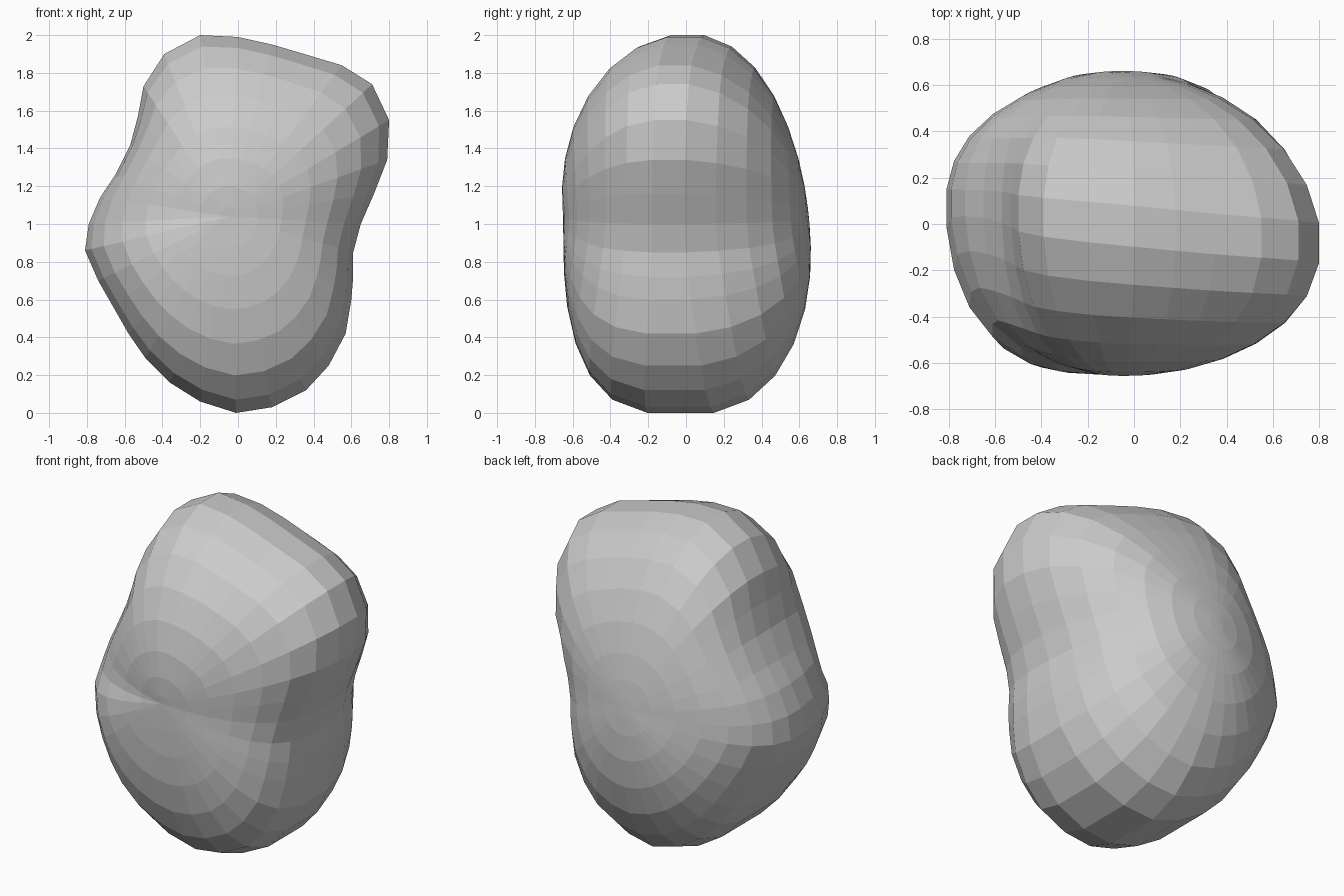
import bpy
import bmesh
from math import sin, cos, pi, hypot
from mathutils import Vector

default_cube = bpy.data.objects.get("Cube")
if default_cube:
    bpy.data.objects.remove(default_cube, do_unlink=True)

# Widest cross-section of the boulder (x, z), counter-clockwise from the base
OUTLINE = [
    (-.01, 0), (.18, .03), (.36, .12), (.48, .25), (.57, .42), (.6, .6),
    (.61, .72), (.61, .85), (.65, 1), (.72, 1.16), (.79, 1.34), (.8, 1.55),
    (.71, 1.74), (.55, 1.84), (.35, 1.9), (.18, 1.95), (0, 1.99), (-.2, 2),
    (-.39, 1.9), (-.5, 1.73), (-.53, 1.57), (-.57, 1.42), (-.65, 1.26),
    (-.73, 1.14), (-.79, 1), (-.81, .86), (-.74, .7), (-.66, .56),
    (-.58, .42), (-.49, .29), (-.36, .16), (-.2, .06),
]
CENTRE_X, CENTRE_Z = -.05, 1.04
HALF_DEPTH = .65
INNER_RADIUS = .9
RINGS = 17

# Fullness of the curve in depth towards each side
FRONT_FULLNESS = {"up": 2.15, "down": 3.2, "right": 2.1, "left": 1.75}
BACK_FULLNESS = {"up": 2.05, "down": 2.7, "right": 2, "left": 1.8}


def make_material(name, colour):
    material = bpy.data.materials.new(name)
    material.use_nodes = True
    material.diffuse_color = colour
    shader = material.node_tree.nodes["Principled BSDF"]
    shader.inputs["Base Color"].default_value = colour
    shader.inputs["Roughness"].default_value = .9
    return material


def fullness(right, up, front):
    """Blend the side values by direction; the low front corner bulges."""
    table = FRONT_FULLNESS if front else BACK_FULLNESS
    power = up * up * table["up" if up > 0 else "down"]
    power += right * right * table["right" if right > 0 else "left"]
    if front and up < 0 and right < 0:
        power += 1.8 * up * right
    return power


def surface_point(ring, outline_point):
    """Morph from a circle at the pole to the outline, rounded in depth."""
    angle = pi * ring / RINGS
    widest = sin(pi * (RINGS // 2) / RINGS)
    scale = (sin(angle) / widest) ** 1.7
    depth_scale = sin(angle) ** 1.7
    dx = outline_point[0] - CENTRE_X
    dz = outline_point[1] - CENTRE_Z
    length = hypot(dx, dz)
    right, up = dx / length, dz / length
    # The left ridge fades towards the poles sooner than the right one
    blend = scale ** (1.4 - .4 * right)
    radius = scale * (length * blend + INNER_RADIUS * (1 - blend))
    front = cos(angle) > 0
    power = fullness(right, up, front)
    depth = HALF_DEPTH * (1 - depth_scale ** power) ** (1 / power)
    y = -depth if front else depth
    # Lean the faces, and skew the widest part across the sides
    if up > 0 or not front:
        y -= .09 * up * scale * (1 - scale)
    y -= .09 * right * scale ** 4
    return Vector((CENTRE_X + right * radius, y, CENTRE_Z + up * radius))


def build_boulder():
    bm = bmesh.new()
    front_pole = bm.verts.new((CENTRE_X, -HALF_DEPTH, CENTRE_Z))
    back_pole = bm.verts.new((CENTRE_X, HALF_DEPTH, CENTRE_Z))
    loops = [[bm.verts.new(surface_point(ring, p)) for p in OUTLINE]
             for ring in range(1, RINGS)]
    count = len(OUTLINE)
    for i in range(count):
        j = (i + 1) % count
        # Fans closing the front and back
        bm.faces.new((front_pole, loops[0][i], loops[0][j]))
        bm.faces.new((back_pole, loops[-1][j], loops[-1][i]))
        # Bands of facets between neighbouring rings
        for near, far in zip(loops, loops[1:]):
            bm.faces.new((near[i], far[i], far[j], near[j]))
    bmesh.ops.recalc_face_normals(bm, faces=bm.faces)
    mesh = bpy.data.meshes.new("boulder")
    bm.to_mesh(mesh)
    bm.free()
    return mesh


boulder = bpy.data.objects.new("boulder", build_boulder())
boulder.data.materials.append(make_material("stone grey", (.6, .6, .6, 1)))
bpy.context.scene.collection.objects.link(boulder)
